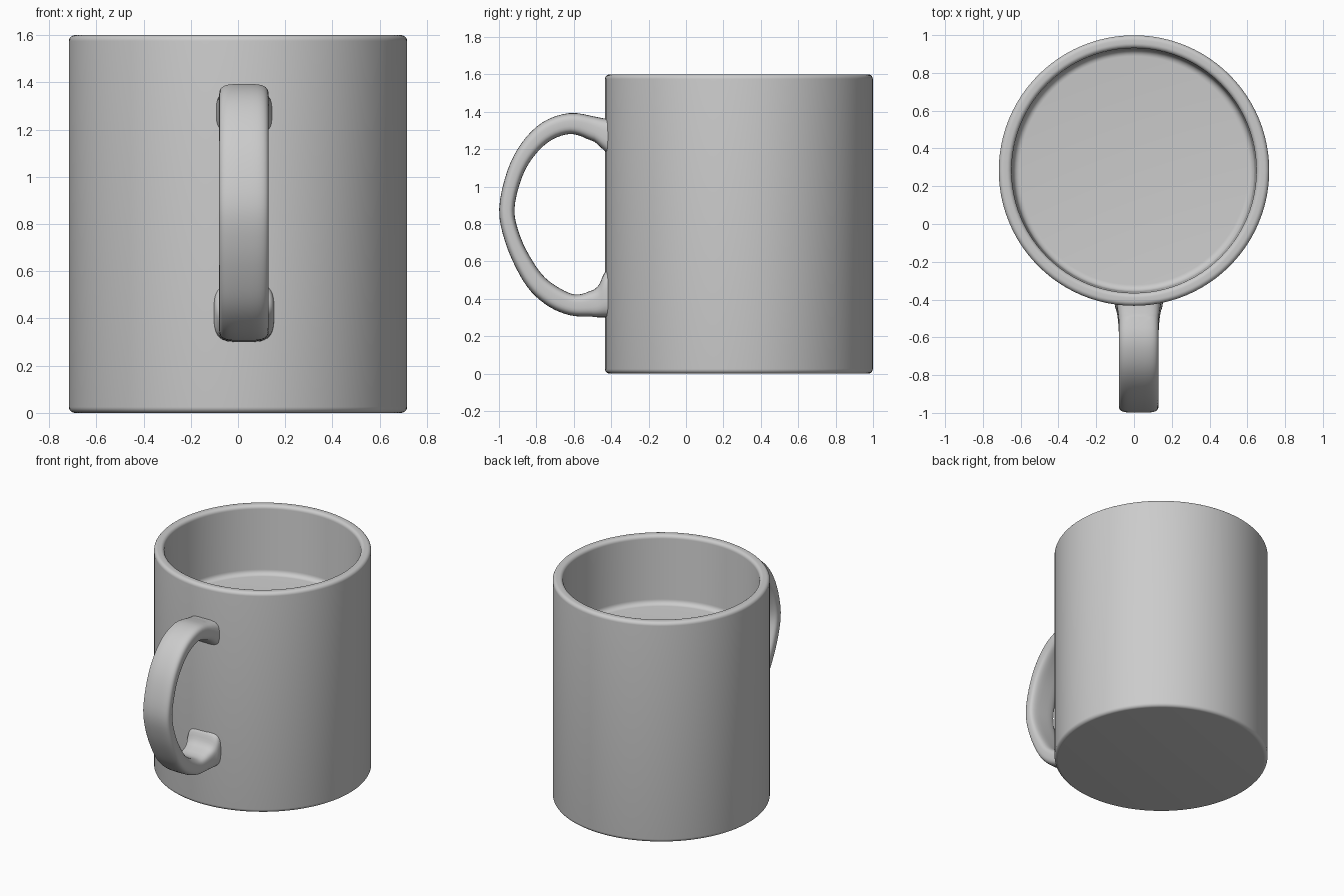
import bpy, bmesh, math
from mathutils import Vector

if "Cube" in bpy.data.objects:
    bpy.data.objects.remove(bpy.data.objects["Cube"])

CY = 0.283  # y of the cup's axis

ceramic = bpy.data.materials.new("grey ceramic")
ceramic.diffuse_color = (0.6, 0.6, 0.6, 1)
ceramic.use_nodes = True
ceramic.node_tree.nodes["Principled BSDF"].inputs["Base Color"].default_value = ceramic.diffuse_color


def finish(bm, name):
    bmesh.ops.remove_doubles(bm, verts=bm.verts, dist=1e-5)
    bmesh.ops.recalc_face_normals(bm, faces=bm.faces)
    mesh = bpy.data.meshes.new(name)
    bm.to_mesh(mesh)
    bm.free()
    mesh.materials.append(ceramic)
    obj = bpy.data.objects.new(name, mesh)
    bpy.context.collection.objects.link(obj)
    bpy.ops.object.select_all(action='DESELECT')
    obj.select_set(True)
    bpy.context.view_layer.objects.active = obj
    bpy.ops.object.shade_smooth_by_angle(angle=math.radians(40))
    return obj


def arc(r, z, radius, a0, a1, n=6):
    """Rounded corner of a profile, centred on (r, z)."""
    angles = [math.radians(a0 + (a1 - a0) * i / n) for i in range(n + 1)]
    return [(r + radius * math.cos(a), z + radius * math.sin(a)) for a in angles]


# Cup: one lathed profile from the underside, over the rim, to the inner floor
profile = [(0, 0)]
profile += arc(0.691, 0.025, 0.025, -90, 0)
profile += arc(0.691, 1.575, 0.025, 0, 90)
profile += arc(0.673, 1.575, 0.025, 90, 180)
profile += arc(0.605, 1.14, 0.035, 0, -90)
profile += [(0, 1.105)]
bm = bmesh.new()
verts = [bm.verts.new((r, CY, z)) for r, z in profile]
edges = [bm.edges.new(pair) for pair in zip(verts, verts[1:])]
bmesh.ops.spin(bm, geom=verts + edges, cent=(0, CY, 0), axis=(0, 0, 1),
               angle=math.tau, steps=96, use_duplicate=False)
finish(bm, "cup_body")

# Handle: stations of (y, z, half thickness, half width), top to bottom
stations = [
    (-0.39, 1.255, 0.105, 0.125), (-0.44, 1.280, 0.085, 0.115),
    (-0.51, 1.315, 0.063, 0.106), (-0.62, 1.337, 0.056, 0.105),
    (-0.74, 1.298, 0.053, 0.105), (-0.84, 1.205, 0.048, 0.105),
    (-0.915, 1.070, 0.043, 0.105), (-0.958, 0.880, 0.041, 0.105),
    (-0.927, 0.720, 0.043, 0.105), (-0.860, 0.575, 0.048, 0.105),
    (-0.790, 0.475, 0.053, 0.105), (-0.700, 0.405, 0.057, 0.105),
    (-0.610, 0.368, 0.057, 0.105), (-0.530, 0.368, 0.064, 0.108),
    (-0.470, 0.385, 0.084, 0.116), (-0.435, 0.420, 0.120, 0.126),
    (-0.390, 0.430, 0.130, 0.130),
]


def smooth_path(points, steps):
    """Catmull-Rom curve through all the points."""
    pts = [Vector(p) for p in points]
    pts = [2 * pts[0] - pts[1]] + pts + [2 * pts[-1] - pts[-2]]
    out = []
    for a, b, c, d in zip(pts, pts[1:], pts[2:], pts[3:]):
        for i in range(steps):
            t = i / steps
            out.append(0.5 * (2 * b + (c - a) * t + (2 * a - 5 * b + 4 * c - d) * t * t
                              + (3 * b - a - 3 * c + d) * t ** 3))
    return out + [pts[-2]]


def power(v, e):
    return math.copysign(abs(v) ** e, v)


path = smooth_path(stations, 4)
SIDES = 32
bm = bmesh.new()
rings = []
for i, p in enumerate(path):
    tangent = path[min(i + 1, len(path) - 1)] - path[max(i - 1, 0)]
    if p[0] > -0.5:  # ends meet the wall square on
        normal = Vector((0, 0, 1 if i < len(path) / 2 else -1))
    else:
        normal = Vector((0, tangent[1], -tangent[0])).normalized()
    ring = []
    for k in range(SIDES):
        a = math.tau * (k + 0.5) / SIDES
        across = power(math.cos(a), 0.5) * p[3]
        out = power(math.sin(a), 0.6) * p[2]
        ring.append(bm.verts.new(Vector((0.025 + across, p[0], p[1])) + normal * out))
    rings.append(ring)
for r0, r1 in zip(rings, rings[1:]):
    for k in range(SIDES):
        j = (k + 1) % SIDES
        bm.faces.new((r0[k], r0[j], r1[j], r1[k]))
bm.faces.new(rings[0])
bm.faces.new(rings[-1])
finish(bm, "handle")
